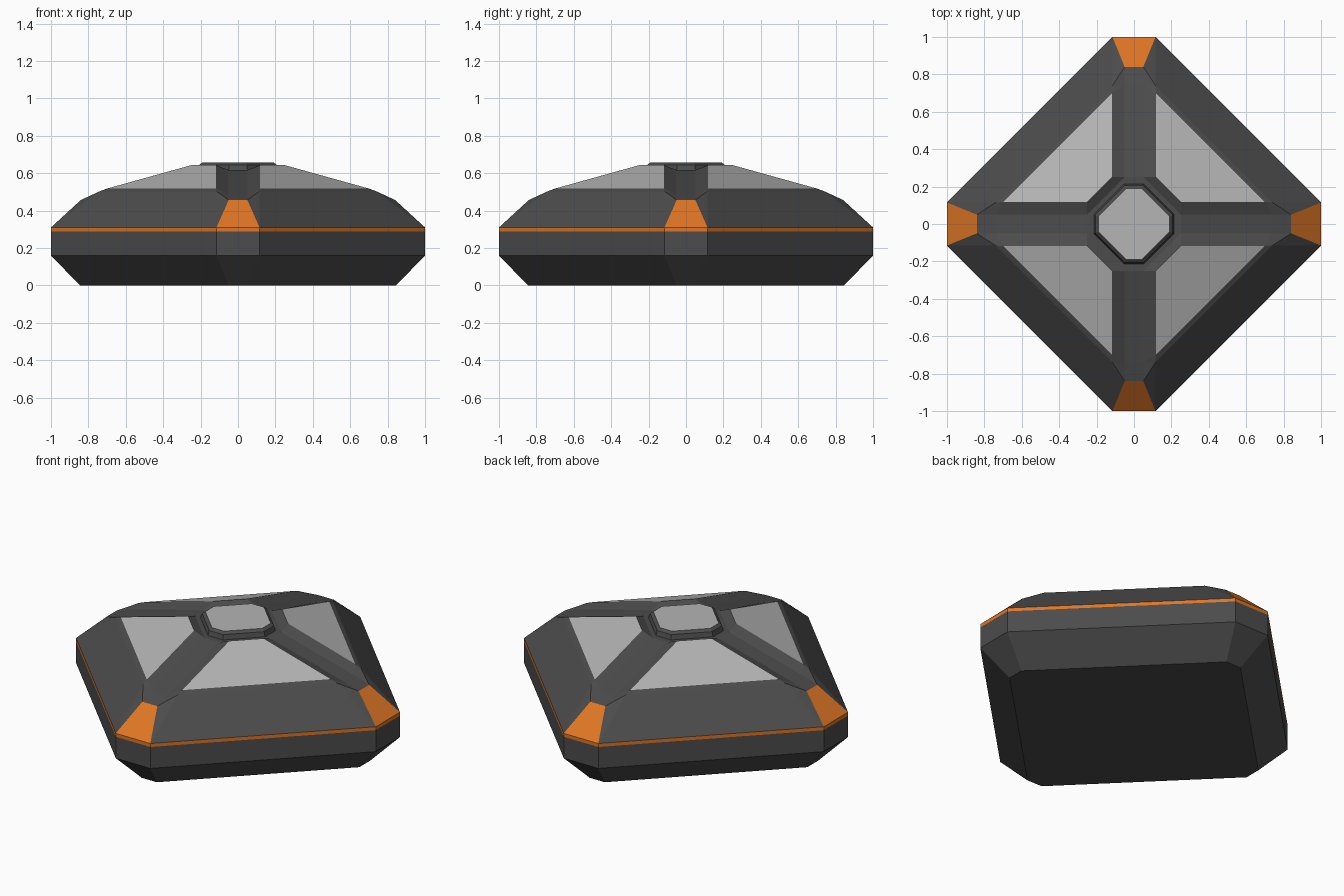
import bpy, bmesh
from mathutils import Vector, Matrix
from math import pi

if "Cube" in bpy.data.objects:
    bpy.data.objects.remove(bpy.data.objects["Cube"])


def material(name, color):
    m = bpy.data.materials.new(name)
    m.diffuse_color = (*color, 1)
    m.use_nodes = True
    m.node_tree.nodes["Principled BSDF"].inputs["Base Color"].default_value = m.diffuse_color
    return m


DARK = material("dark_casing", (0.072, 0.072, 0.072))
ORANGE = material("orange_trim", (0.74, 0.18, 0.018))
LIGHT = material("light_panel", (0.46, 0.46, 0.46))


def build(name, mat, faces, upward=True, turns=4):
    """Repeat faces around z, facing up or away from the middle."""
    bm = bmesh.new()
    for k in range(turns):
        rot = Matrix.Rotation(k * pi / 2, 3, 'Z')
        for f in faces:
            face = bm.faces.new([bm.verts.new(rot @ Vector(p)) for p in f])
            face.normal_update()
            out = Vector((0, 0, 1)) if upward else face.calc_center_median() - Vector((0, 0, 0.25))
            if face.normal.dot(out) < 0:
                face.normal_flip()
    bmesh.ops.remove_doubles(bm, verts=bm.verts, dist=0.0005)
    me = bpy.data.meshes.new(name)
    bm.to_mesh(me)
    bm.free()
    me.materials.append(mat)
    ob = bpy.data.objects.new(name, me)
    bpy.context.collection.objects.link(ob)
    return ob


def arm(p):      # mirrored across the arm centre line
    return (p[0], -p[1], p[2])


def diag(p):     # mirrored across the quadrant diagonal
    return (p[1], p[0], p[2])


def octagon(r, c, z):
    ring = []
    for k in range(4):
        rot = Matrix.Rotation(k * pi / 2, 3, 'Z')
        ring += [tuple(rot @ Vector((r, s * c, z))) for s in (-1, 1)]
    return ring


def corner(a, b):
    return [a, b, arm(b), arm(a)]


def side(a, b):
    return [a, b, diag(b), diag(a)]


# key points of one quadrant
base = (0.845, 0.05, 0)
waist = (1, 0.115, 0.16)
trim_low = (1, 0.115, 0.289)
trim_high = (1, 0.115, 0.31)
tip = (0.84, 0.05, 0.457)
rim = (0.74, 0.115, 0.503)
floor_out = (0.74, 0.05, 0.488)
floor_in = (0.25, 0.05, 0.617)
panel_out = (0.70, 0.118, 0.518)
panel_in = (0.25, 0.118, 0.643)

# lower casing and underside
build("lower_casing", DARK, [corner(base, waist), side(base, waist),
                             corner(waist, trim_low), side(waist, trim_low)], False)
build("underside", DARK, [octagon(0.845, 0.05, 0)], False, 1)

# orange edge stripe and corner plates
build("edge_stripe", ORANGE, [side(trim_low, trim_high), corner(trim_low, trim_high)], False)
build("corner_plates", ORANGE, [corner(trim_high, tip)], False)

# sloped shoulders with a lip below each panel
build("shoulders", DARK, [side(trim_high, rim), [trim_high, tip, rim],
                          [diag(p) for p in (trim_high, tip, rim)],
                          side(rim, panel_out)])

# recessed channels running from the corners to the centre
walls = [[tip, floor_out, rim], [floor_out, panel_out, rim],
         [floor_out, floor_in, panel_in, panel_out]]
build("channels", DARK, [corner(tip, floor_out), corner(floor_out, floor_in)]
      + walls + [[arm(p) for p in w] for w in walls])
build("centre_well", DARK, [side(floor_in, panel_in)])
build("well_floor", DARK, [octagon(0.25, 0.05, 0.617)], True, 1)

# light roof panels
build("roof_panels", LIGHT, [side(panel_out, panel_in)])

# raised centre cap
cap_low, cap_mid, cap_top = (0.215, 0.05, 0.617), (0.207, 0.047, 0.645), (0.19, 0.04, 0.658)
build("cap_rim", DARK, [f(a, b) for f in (corner, side)
                        for a, b in ((cap_low, cap_mid), (cap_mid, cap_top))])
build("cap_plate", LIGHT, [octagon(*cap_top)], True, 1)
